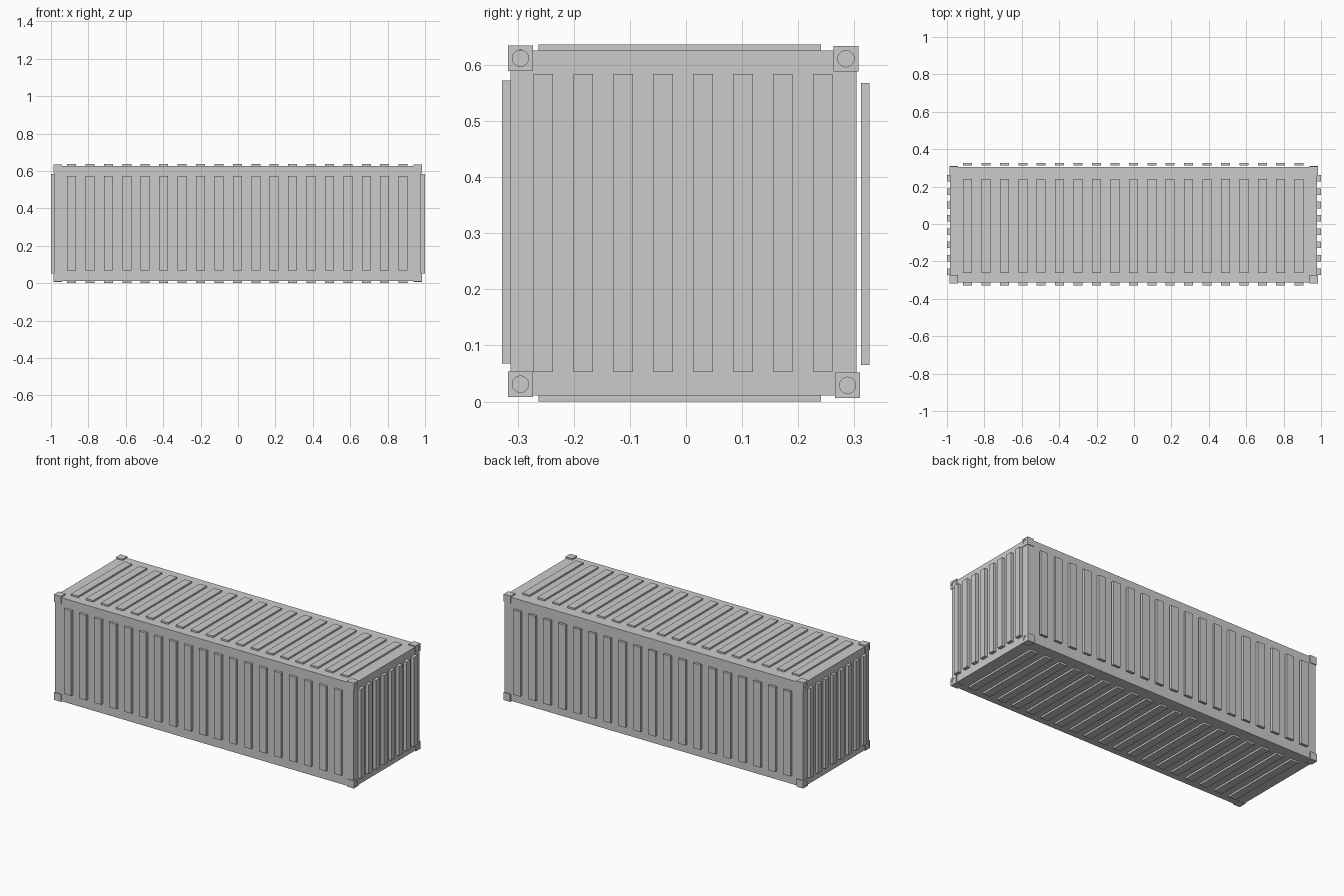
import bpy, bmesh
from mathutils import Matrix, Vector

if "Cube" in bpy.data.objects:
    bpy.data.objects.remove(bpy.data.objects["Cube"])


def add_box(bm, lo, hi):
    lo, hi = Vector(lo), Vector(hi)
    m = Matrix.Translation((lo + hi) / 2) @ Matrix.Diagonal((*(hi - lo), 1))
    bmesh.ops.create_cube(bm, size=1, matrix=m)


def boxes(name, items):
    bm = bmesh.new()
    for lo, hi in items:
        add_box(bm, lo, hi)
    me = bpy.data.meshes.new(name)
    bm.to_mesh(me)
    bm.free()
    ob = bpy.data.objects.new(name, me)
    bpy.context.collection.objects.link(ob)
    return ob


# Main container box
boxes("container_body", [((-0.983, -0.313, 0.011), (0.979, 0.304, 0.626))])

# Long-side, roof and floor ribs: 19 across the length
xs = [(-0.89 + i * 0.0985 - 0.024, -0.89 + i * 0.0985 + 0.024) for i in range(19)]
boxes("front_ribs", [((a, -0.328, 0.068), (b, -0.312, 0.572)) for a, b in xs])
boxes("back_ribs", [((a, 0.312, 0.065), (b, 0.327, 0.568)) for a, b in xs])
boxes("roof_ribs", [((a, -0.263, 0.622), (b, 0.241, 0.636)) for a, b in xs])
boxes("floor_ribs", [((a, -0.263, 0.0), (b, 0.241, 0.015)) for a, b in xs])

# End ribs: 8 across the width
ys = [(-0.272 + i * 0.0712, -0.237 + i * 0.0712) for i in range(8)]
boxes("right_end_ribs", [((0.977, a, 0.053), (0.999, b, 0.584)) for a, b in ys])
boxes("left_end_ribs", [((-1.0, a, 0.053), (-0.981, b, 0.584)) for a, b in ys])

# Corner castings, each with a round hole in its end face
corners = [("front_top", -0.295, 0.612), ("back_top", 0.285, 0.611),
           ("front_bottom", -0.295, 0.031), ("back_bottom", 0.288, 0.029)]
s = 0.0225
for side, x0, x1, face in (("right", 0.938, 0.983, 0.983), ("left", -0.987, -0.942, -0.987)):
    for label, y, z in corners:
        casting = boxes(f"corner_casting_{side}_{label}",
                        [((x0, y - s, z - s), (x1, y + s, z + s))])
        bpy.ops.mesh.primitive_cylinder_add(vertices=24, radius=0.0145, depth=0.024,
                                            location=(face, y, z),
                                            rotation=(0, 1.570796, 0))
        cutter = bpy.context.object
        cutter.name = f"hole_cutter_{side}_{label}"
        cutter.hide_render = True
        cutter.hide_set(True)
        mod = casting.modifiers.new("hole", "BOOLEAN")
        mod.operation = "DIFFERENCE"
        mod.solver = "EXACT"
        mod.object = cutter
